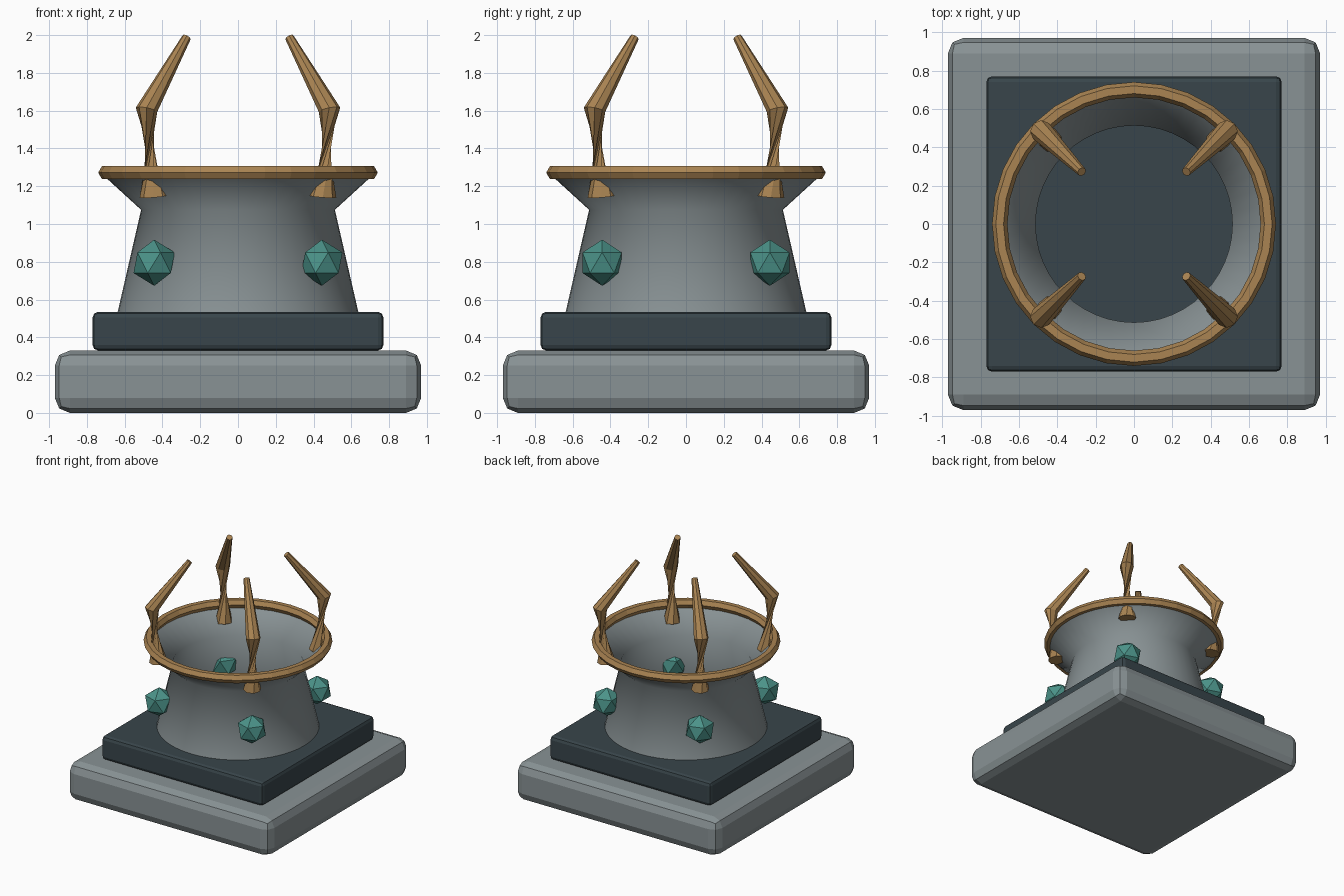
import bpy, bmesh, math
from mathutils import Vector

old = bpy.data.objects.get("Cube")
if old:
    bpy.data.objects.remove(old, do_unlink=True)


def material(name, rgb):
    m = bpy.data.materials.new(name)
    m.use_nodes = True
    m.diffuse_color = (*rgb, 1)
    bsdf = next(n for n in m.node_tree.nodes if n.type == 'BSDF_PRINCIPLED')
    bsdf.inputs["Base Color"].default_value = (*rgb, 1)
    return m


STONE = material("grey stone", (0.25, 0.29, 0.30))
SLATE = material("dark slate", (0.04, 0.06, 0.07))
BRONZE = material("bronze", (0.40, 0.23, 0.085))
TEAL = material("teal crystal", (0.07, 0.29, 0.25))


def make(name, bm, mat):
    mesh = bpy.data.meshes.new(name)
    bm.to_mesh(mesh)
    bm.free()
    mesh.materials.append(mat)
    obj = bpy.data.objects.new(name, mesh)
    bpy.context.collection.objects.link(obj)
    return obj


def slab(name, half, bottom, top, bevel, mat):
    bm = bmesh.new()
    bmesh.ops.create_cube(bm, size=1)
    for v in bm.verts:
        v.co = (v.co.x * 2 * half, v.co.y * 2 * half, bottom + (v.co.z + 0.5) * (top - bottom))
    bmesh.ops.bevel(bm, geom=bm.edges[:], offset=bevel, segments=2, profile=0.5, affect='EDGES')
    return make(name, bm, mat)


def bridge(bm, a, b):
    n = len(a)
    for i in range(n):
        j = (i + 1) % n
        bm.faces.new((a[i], a[j], b[j], b[i]))


def lathe(name, profile, sides, mat, closed=False):
    bm = bmesh.new()
    rings = [[bm.verts.new((r * math.cos(t), r * math.sin(t), z))
              for t in (math.tau * k / sides for k in range(sides))] for r, z in profile]
    for a, b in zip(rings, rings[1:] + (rings[:1] if closed else [])):
        bridge(bm, a, b)
    return make(name, bm, mat)


# Stepped plinth
slab("base_slab", 0.97, 0, 0.33, 0.08, STONE)
slab("upper_slab", 0.77, 0.33, 0.535, 0.03, SLATE)

# Open flared bowl
bowl = lathe("bowl", [(0.638, 0.53), (0.513, 1.075), (0.71, 1.255)], 48, STONE)
bowl.data.shade_smooth()

# Rim with a hexagonal section
rim = [(0.70 + 0.04 * math.cos(a), 1.272 + 0.04 * math.sin(a))
       for a in (math.tau * k / 6 for k in range(6))]
lathe("rim", rim, 32, BRONZE, closed=True)


# Prong: tapered tube whose section turns half way round below the elbow
def prong(name, angle, sides=8):
    out = Vector((math.cos(angle), math.sin(angle), 0))
    side = Vector((-out.y, out.x, 0))
    up = Vector((0, 0, 1))
    path = [out * r + up * z for r, z in ((0.635, 1.145), (0.685, 1.605), (0.385, 1.988))]
    radii = (0.072, 0.058, 0.024)
    bm = bmesh.new()
    rings = []
    for i, (p, rad) in enumerate(zip(path, radii)):
        before = (p - path[i - 1]).normalized() if i else Vector()
        after = (path[i + 1] - p).normalized() if i < 2 else Vector()
        along = (before + after).normalized()
        across = side if i else -side
        other = along.cross(across)
        rings.append([bm.verts.new(p + rad * (across * math.cos(t) + other * math.sin(t)))
                      for t in (math.tau * k / sides for k in range(sides))])
    for a, b in zip(rings, rings[1:]):
        bridge(bm, a, b)
    bm.faces.new(rings[0][::-1])
    bm.faces.new(rings[-1])
    make(name, bm, BRONZE)


# Prongs and crystals on the four diagonals
for k, corner in enumerate(("back_left", "back_right", "front_right", "front_left")):
    angle = math.pi / 4 + k * math.pi / 2
    prong("prong_" + corner, angle)
    bm = bmesh.new()
    bmesh.ops.create_icosphere(bm, subdivisions=1, radius=0.122)
    gem = make("crystal_" + corner, bm, TEAL)
    gem.location = (0.628 * math.cos(angle), 0.628 * math.sin(angle), 0.795)
